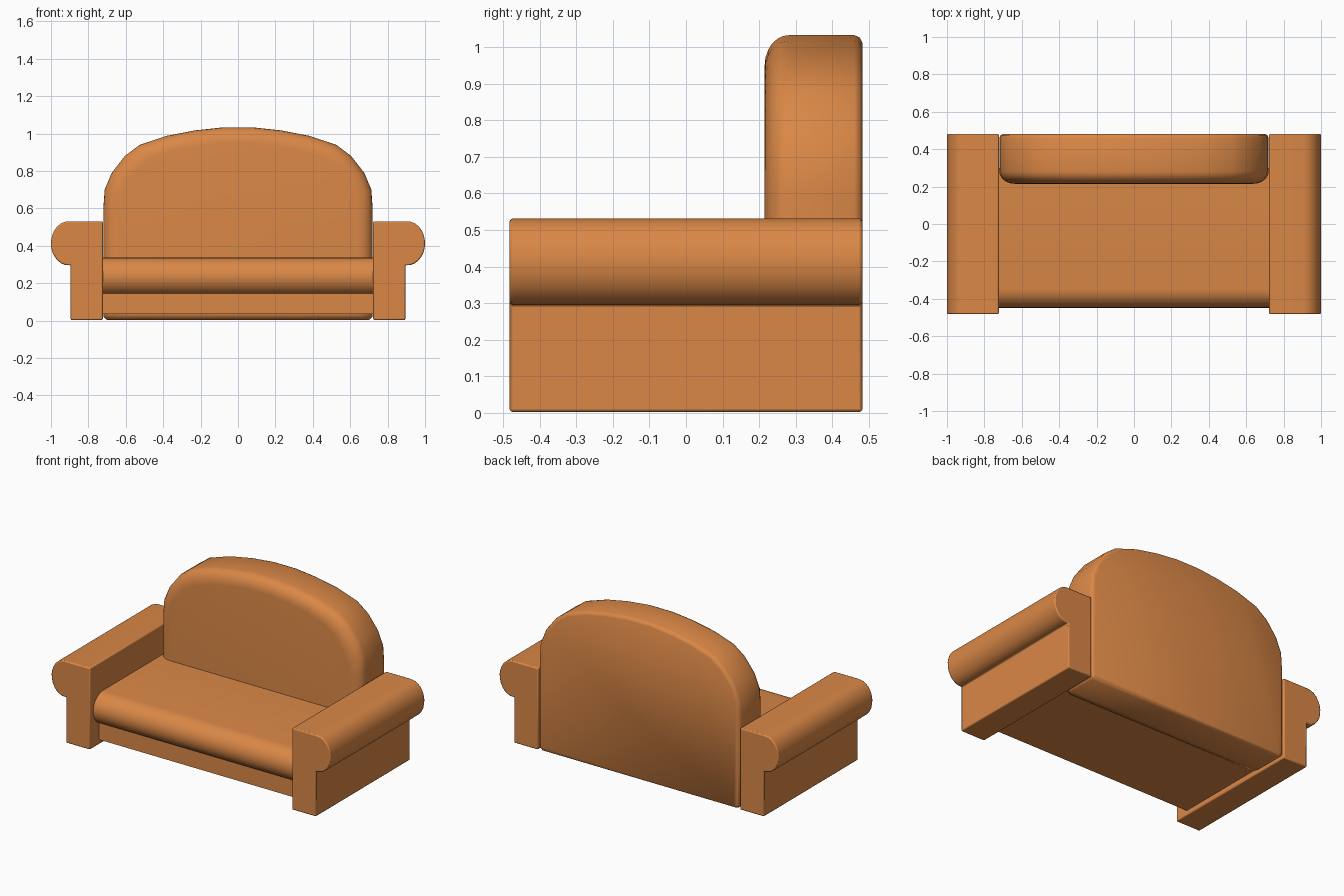
import bpy, bmesh, math

if "Cube" in bpy.data.objects:
    bpy.data.objects.remove(bpy.data.objects["Cube"])

fabric = bpy.data.materials.new("orange fabric")
fabric.diffuse_color = (0.70, 0.245, 0.062, 1)
fabric.use_nodes = True
fabric.node_tree.nodes["Principled BSDF"].inputs["Base Color"].default_value = fabric.diffuse_color


def loft(name, rings, angle=40, bevel=0):
    """Solid skinned through matching closed rings of points, capped at both ends."""
    bm = bmesh.new()
    loops = [[bm.verts.new(p) for p in ring] for ring in rings]
    n = len(loops[0])
    for a, b in zip(loops, loops[1:]):
        for i in range(n):
            j = (i + 1) % n
            bm.faces.new((a[i], a[j], b[j], b[i]))
    bm.faces.new(loops[0])
    bm.faces.new(loops[-1])
    bmesh.ops.recalc_face_normals(bm, faces=bm.faces)
    me = bpy.data.meshes.new(name)
    bm.to_mesh(me)
    bm.free()
    me.materials.append(fabric)
    ob = bpy.data.objects.new(name, me)
    bpy.context.collection.objects.link(ob)
    if bevel:
        mod = ob.modifiers.new("soft edges", "BEVEL")
        mod.width, mod.segments = bevel, 2
        mod.limit_method, mod.angle_limit = "ANGLE", math.radians(40)
    for o in bpy.context.selected_objects:
        o.select_set(False)
    bpy.context.view_layer.objects.active = ob
    ob.select_set(True)
    bpy.ops.object.shade_smooth_by_angle(angle=math.radians(angle))
    return ob


def arc(cx, cz, rx, rz, a0, a1, n):
    angles = [math.radians(a0 + (a1 - a0) * i / n) for i in range(n + 1)]
    return [(cx + rx * math.cos(a), cz + rz * math.sin(a)) for a in angles]


# Arms: straight block with a rolled outer top
arm = [(0.723, 0.003), (0.895, 0.003), (0.895, 0.296)]
arm += arc(0.905, 0.413, 0.095, 0.118, -80, 90, 12) + [(0.723, 0.531)]
for side, name in ((-1, "left_arm"), (1, "right_arm")):
    loft(name, [[(side * x, y, z) for x, z in arm] for y in (-0.482, 0.482)], bevel=0.007)

# Base under the cushion
base = [(-0.39, 0.035), (0.30, 0.035), (0.30, 0.20), (-0.39, 0.20)]
loft("base", [[(x, y, z) for y, z in base] for x in (-0.723, 0.723)])

# Seat cushion with a fully rounded front
cushion = [(0.30, 0.337)] + arc(-0.348, 0.236, 0.1, 0.101, 90, 270, 14) + [(0.30, 0.135)]
loft("seat_cushion", [[(x, y, z) for y, z in cushion] for x in (-0.723, 0.723)])

# Backrest: arched outline, big round on the front edge, small one behind
half = [(0.70, 0.003), (0.72, 0.022), (0.72, 0.35), (0.72, 0.60), (0.713, 0.70),
        (0.675, 0.79), (0.605, 0.88), (0.525, 0.94), (0.38, 0.988), (0.23, 1.017), (0.08, 1.033)]
outline = half + [(-x, z) for x, z in reversed(half)]


def back_ring(y, k):
    sx, lo, hi = 1 - 0.115 * k, 0.003 + 0.032 * k, 1.033 - 0.083 * k
    return [(x * sx, y, lo + (z - 0.003) / 1.03 * (hi - lo)) for x, z in outline]


steps = [math.radians(90 * i / 6) for i in range(7)]
rings = [back_ring(0.282 - 0.067 * math.cos(a), 1 - math.sin(a)) for a in steps]
rings += [back_ring(0.46, 0), back_ring(0.475, 0.08), back_ring(0.482, 0.25)]
loft("backrest", rings, angle=50)
